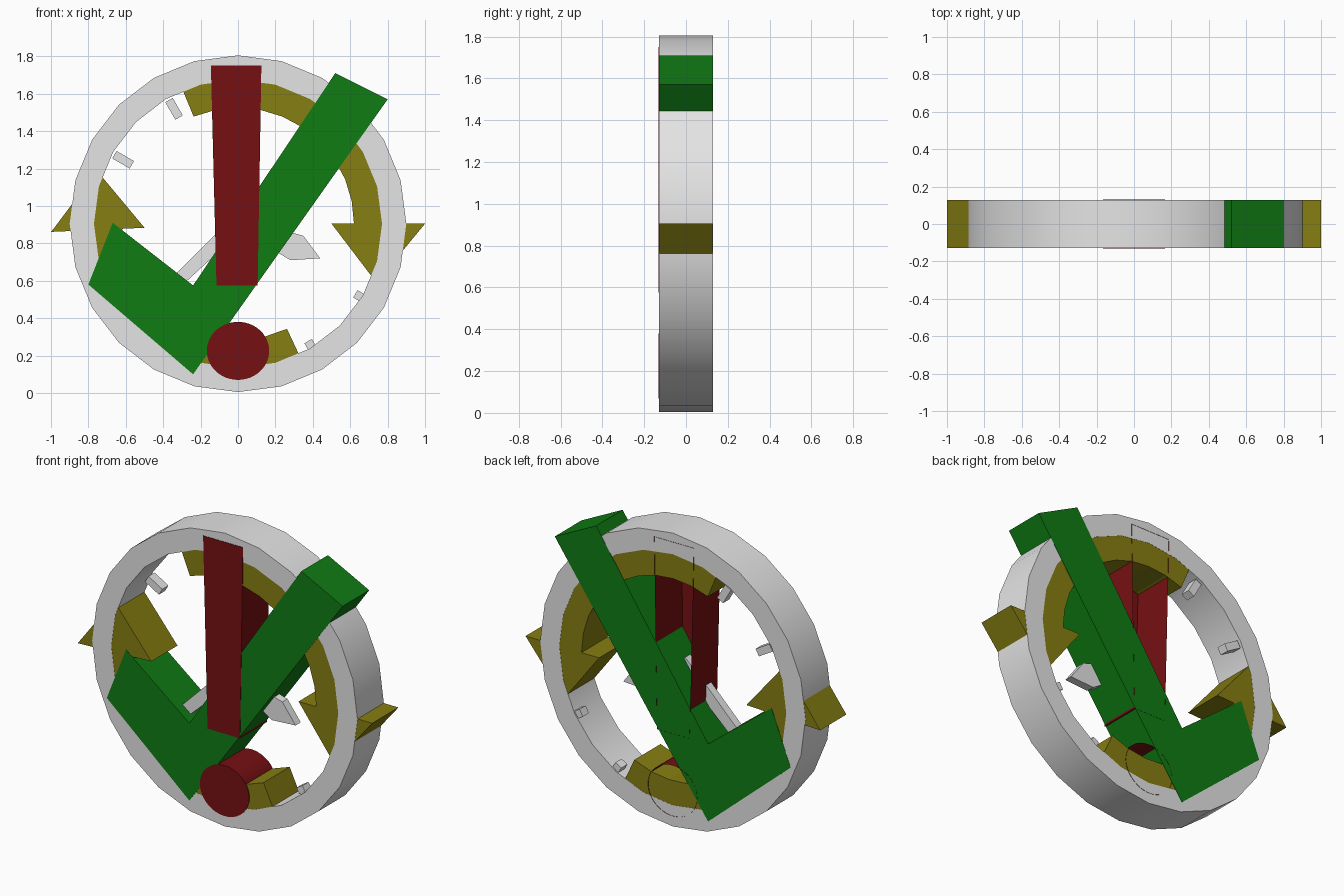
import bpy, bmesh
from math import sin, cos, radians
from mathutils import Vector, Matrix

if "Cube" in bpy.data.objects:
    bpy.data.objects.remove(bpy.data.objects["Cube"], do_unlink=True)

CENTRE = Vector((0, 0.905))
HALF = 0.127


def material(name, rgb):
    mat = bpy.data.materials.new(name)
    mat.use_nodes = True
    mat.diffuse_color = (*rgb, 1)
    mat.node_tree.nodes["Principled BSDF"].inputs["Base Color"].default_value = (*rgb, 1)
    return mat


GREY = material("light grey", (0.78, 0.78, 0.78))
GREEN = material("green", (0.005, 0.2, 0.007))
RED = material("dark red", (0.18, 0.005, 0.006))
OLIVE = material("olive", (0.24, 0.21, 0.006))


def finish(name, bm, mat, smooth=False):
    bmesh.ops.recalc_face_normals(bm, faces=bm.faces[:])
    mesh = bpy.data.meshes.new(name)
    bm.to_mesh(mesh)
    bm.free()
    mesh.materials.append(mat)
    obj = bpy.data.objects.new(name, mesh)
    bpy.context.collection.objects.link(obj)
    if smooth:
        bpy.ops.object.select_all(action="DESELECT")
        bpy.context.view_layer.objects.active = obj
        obj.select_set(True)
        bpy.ops.object.shade_smooth_by_angle()
    return obj


def slab(name, outline, mat, front=-HALF, back=HALF, open_back=False, smooth=False):
    """Extrude an x-z outline from front to back."""
    bm = bmesh.new()
    a = [bm.verts.new((x, front, z)) for x, z in outline]
    b = [bm.verts.new((x, back, z)) for x, z in outline]
    bm.faces.new(a)
    if not open_back:
        bm.faces.new(b[::-1])
    n = len(a)
    for i in range(n):
        j = (i + 1) % n
        bm.faces.new((a[i], b[i], b[j], a[j]))
    return finish(name, bm, mat, smooth)


def polar(r, degrees):
    t = radians(degrees)
    return CENTRE + Vector((r * cos(t), r * sin(t)))


# Outer ring, swept from a rectangular section
bm = bmesh.new()
section = [(0.9, -0.128), (0.9, 0.128), (0.77, 0.128), (0.77, -0.128)]
loops = []
for k in range(24):
    loop = []
    for r, y in section:
        p = polar(r, 15 * k)
        loop.append(bm.verts.new((p.x, y, p.y)))
    loops.append(loop)
for k in range(24):
    p, q = loops[k], loops[(k + 1) % 24]
    for i in range(4):
        j = (i + 1) % 4
        bm.faces.new((p[i], q[i], q[j], p[j]))
finish("outer_ring", bm, GREY, smooth=True)

# Two curved arrows circling inside the ring
for name, turn in (("right_arrow", 0), ("left_arrow", 182.5)):
    steps = [112.5 - 11.25 * i for i in range(11)]
    pts = [polar(0.62, a) for a in steps]
    pts += [polar(0.5, 0), Vector((0.74, 0.59)), polar(1.0, 0)]
    pts += [polar(0.84, a) for a in reversed(steps)]
    rot = Matrix.Rotation(radians(turn), 2)
    slab(name, [CENTRE + rot @ (p - CENTRE) for p in pts], OLIVE)

# Hour ticks near the back of the ring, on a slightly shifted dial
shift = Vector((0.03, -0.03))
for k in range(12):
    t = radians(30 * k)
    out, side = Vector((cos(t), sin(t))), Vector((-sin(t), cos(t))) * 0.023
    mid = CENTRE + shift
    inner, outer = mid + out * 0.69, mid + out * (0.74 - 0.06 * cos(t - radians(-45)))
    outer = mid + out * max(0.75, (outer - mid).length)
    slab(f"tick_{k + 1}", [inner - side, outer - side, outer + side, inner + side],
         GREY, 0.06, 0.12)

# Dial hands
slab("long_hand", [(-0.43, 0.54), (-0.38, 0.5), (-0.12, 0.74), (0.02, 0.87),
                   (0.07, 0.95), (0.02, 0.98), (-0.12, 0.85)], GREY, -0.07, -0.02)
slab("short_hand", [(0.08, 0.9), (0.1, 0.82), (0.28, 0.71), (0.44, 0.72),
                    (0.35, 0.84), (0.28, 0.86)], GREY, -0.07, -0.02)

# Check mark
slab("check_mark", [(-0.67, 0.91), (-0.8, 0.58), (-0.24, 0.1), (0.8, 1.57),
                    (0.52, 1.71), (-0.24, 0.575)], GREEN, -0.129, 0.129)

# Exclamation mark, hollow and open at the back
slab("exclamation_bar", [(-0.145, 1.75), (0.125, 1.75), (0.105, 0.575), (-0.115, 0.575)],
     RED, -0.131, 0.13, open_back=True)
dot = [(0.167 * cos(radians(7.5 * i)), 0.225 + 0.155 * sin(radians(7.5 * i))) for i in range(48)]
slab("exclamation_dot", dot, RED, -0.131, 0.13, open_back=True, smooth=True)
